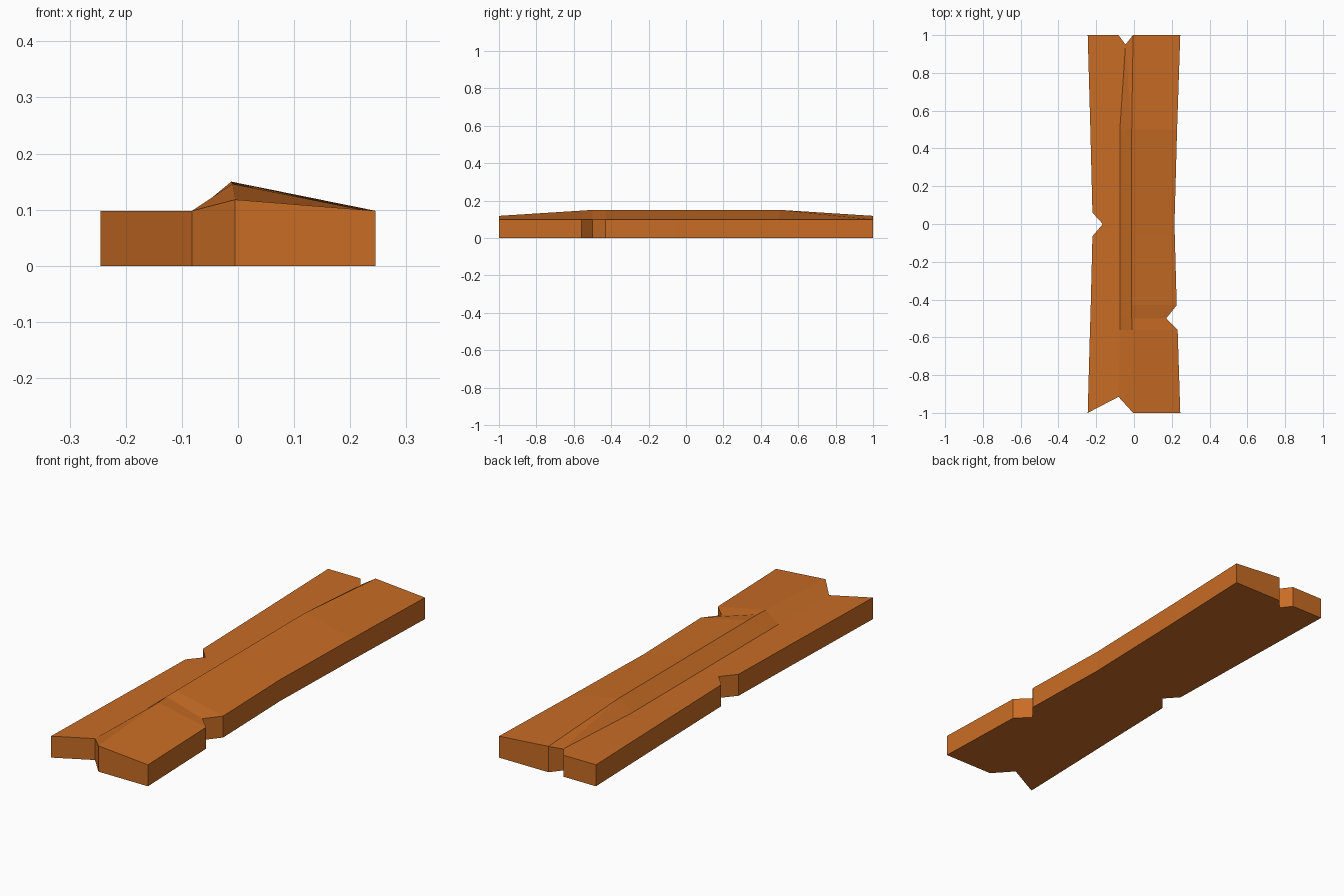
import bpy
import bmesh

cube = bpy.data.objects.get("Cube")
if cube:
    bpy.data.objects.remove(cube, do_unlink=True)

# Wood colour
wood = bpy.data.materials.new("orange brown wood")
wood.use_nodes = True
colour = (0.58, 0.15, 0.018, 1)
wood.diffuse_color = colour
wood.node_tree.nodes["Principled BSDF"].inputs["Base Color"].default_value = colour

EDGE_Z = 0.098

# Cross sections along the plank: y, left edge, ridge x, ridge height, right edge
sections = [
    (-1.0, -0.245, -0.005, 0.118, 0.245),
    (-0.56, -0.233, -0.01, 0.146, 0.231),
    (-0.5, -0.231, -0.012, 0.15, 0.17),
    (-0.43, -0.229, -0.012, 0.15, 0.226),
    (-0.065, -0.22, -0.012, 0.15, 0.216),
    (0.0, -0.165, -0.012, 0.15, 0.214),
    (0.06, -0.22, -0.012, 0.15, 0.216),
    (0.5, -0.231, -0.012, 0.15, 0.228),
    (1.0, -0.245, -0.005, 0.118, 0.245),
]

bm = bmesh.new()
rows = []
for y, left, ridge, height, right in sections:
    # The front end has a wide notch cut back to the crease
    crease_y = -0.915 if y == -1.0 else y
    crease_x = -0.082 if abs(y) == 1.0 else -0.075
    rows.append([bm.verts.new(p) for p in (
        (left, y, EDGE_Z), (crease_x, crease_y, EDGE_Z),
        (ridge, y, height), (right, y, EDGE_Z))])

# Top surface, with a small V notch in the back end
notch = bm.verts.new((-0.045, 0.95, EDGE_Z))
for a, b in zip(rows, rows[1:]):
    for i in range(3):
        if b is rows[-1] and i == 1:
            for tri in ((a[1], notch, b[1]), (a[1], a[2], notch), (a[2], b[2], notch)):
                bm.faces.new(tri)
        else:
            bm.faces.new((a[i], a[i + 1], b[i + 1], b[i]))

# Vertical sides and flat underside
rim = [e for e in bm.edges if e.is_boundary]
new = bmesh.ops.extrude_edge_only(bm, edges=rim)["geom"]
for v in new:
    if isinstance(v, bmesh.types.BMVert):
        v.co.z = 0
base_edges = [e for e in new if isinstance(e, bmesh.types.BMEdge)
              and all(v.co.z == 0 for v in e.verts)]
bmesh.ops.contextual_create(bm, geom=base_edges)
bmesh.ops.recalc_face_normals(bm, faces=bm.faces[:])

mesh = bpy.data.meshes.new("wooden_plank")
bm.to_mesh(mesh)
bm.free()
mesh.materials.append(wood)
plank = bpy.data.objects.new("wooden_plank", mesh)
bpy.context.collection.objects.link(plank)
